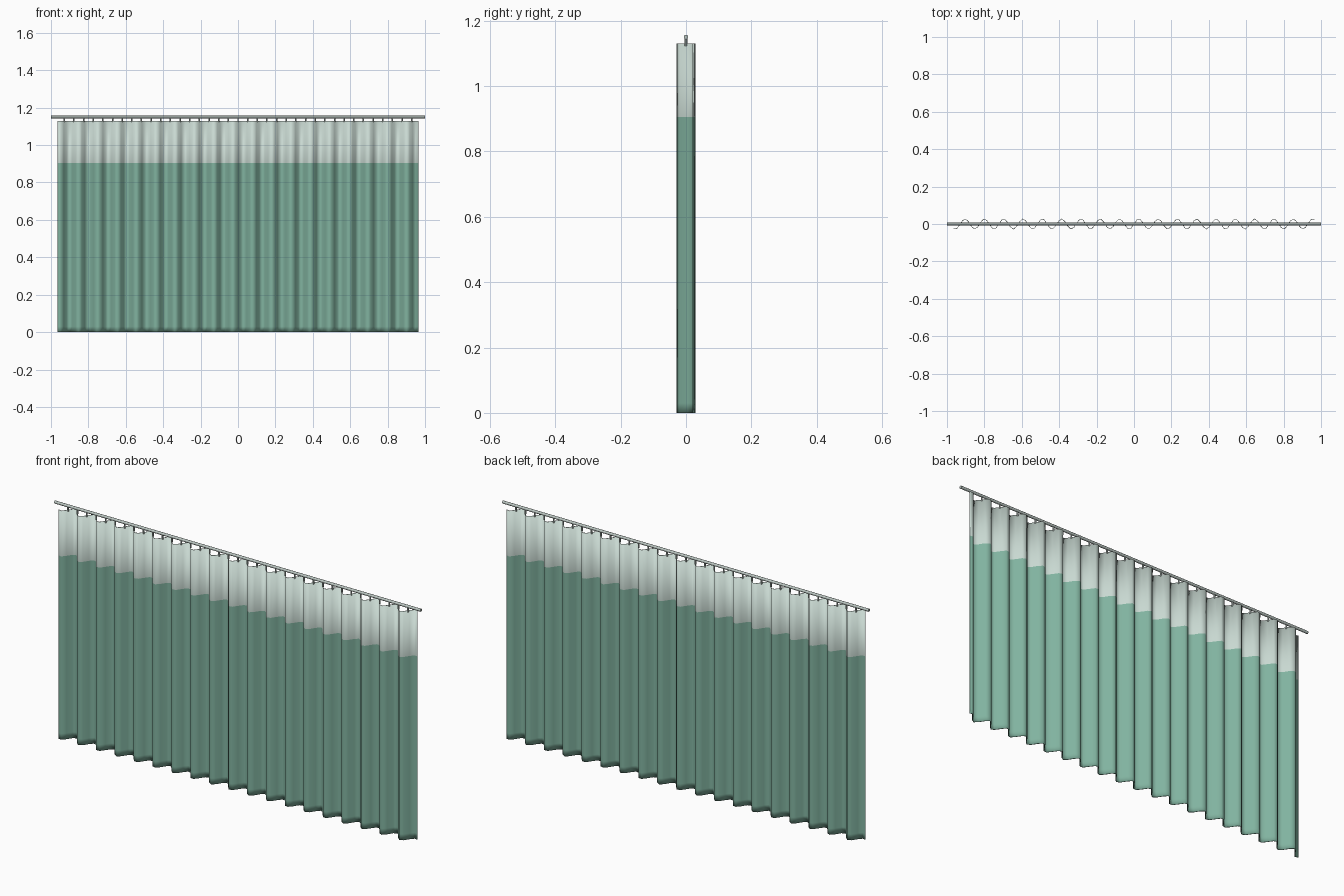
import bpy, bmesh, math

cube = bpy.data.objects.get("Cube")
if cube:
    bpy.data.objects.remove(cube, do_unlink=True)

HALF_WIDTH = 0.965
PERIOD = 0.1032
DEPTH = 0.027
COLUMNS = 120
RAIL_Z = 1.15


def make_material(name, colour):
    mat = bpy.data.materials.new(name)
    mat.use_nodes = True
    mat.diffuse_color = (*colour, 1)
    mat.node_tree.nodes["Principled BSDF"].inputs["Base Color"].default_value = (*colour, 1)
    return mat


green = make_material("green fabric", (0.22, 0.45, 0.35))
pale = make_material("pale mesh fabric", (0.58, 0.69, 0.64))
metal = make_material("rail metal", (0.50, 0.57, 0.54))


def add_object(name, bm, materials):
    mesh = bpy.data.meshes.new(name)
    bm.to_mesh(mesh)
    bm.free()
    for mat in materials:
        mesh.materials.append(mat)
    obj = bpy.data.objects.new(name, mesh)
    bpy.context.collection.objects.link(obj)
    return obj


# Pleated curtain: a wave swept up through hem, body and mesh band
heights = (0, 0.03, 0.905, 1.13)
bm = bmesh.new()
rows = []
for z in heights:
    row = []
    for i in range(COLUMNS + 1):
        x = HALF_WIDTH * (2 * i / COLUMNS - 1)
        row.append(bm.verts.new((x, DEPTH * math.sin(math.tau * x / PERIOD), z)))
    rows.append(row)
for level, (low, high) in enumerate(zip(rows, rows[1:])):
    for i in range(COLUMNS):
        face = bm.faces.new((low[i], low[i + 1], high[i + 1], high[i]))
        face.material_index = 1 if level == 2 else 0
        face.smooth = True
curtain = add_object("curtain", bm, (green, pale))
solid = curtain.modifiers.new("cloth thickness", "SOLIDIFY")
solid.thickness = 0.003
solid.offset = 0

# Round rail
bpy.ops.mesh.primitive_cylinder_add(vertices=12, radius=0.007, depth=2,
                                    location=(0, 0, RAIL_Z), rotation=(0, math.pi / 2, 0))
rail = bpy.context.object
rail.name = "rail"
rail.data.materials.append(metal)
bpy.ops.object.shade_smooth_by_angle()

# Hooks where the cloth passes under the rail
bm = bmesh.new()
count = int(HALF_WIDTH / (PERIOD / 2))
for k in range(-count, count + 1):
    made = bmesh.ops.create_cone(bm, cap_ends=True, segments=8, radius1=0.004,
                                 radius2=0.004, depth=0.022)
    bmesh.ops.translate(bm, verts=made["verts"], vec=(k * PERIOD / 2, 0, 1.134))
add_object("hooks", bm, (metal,))
